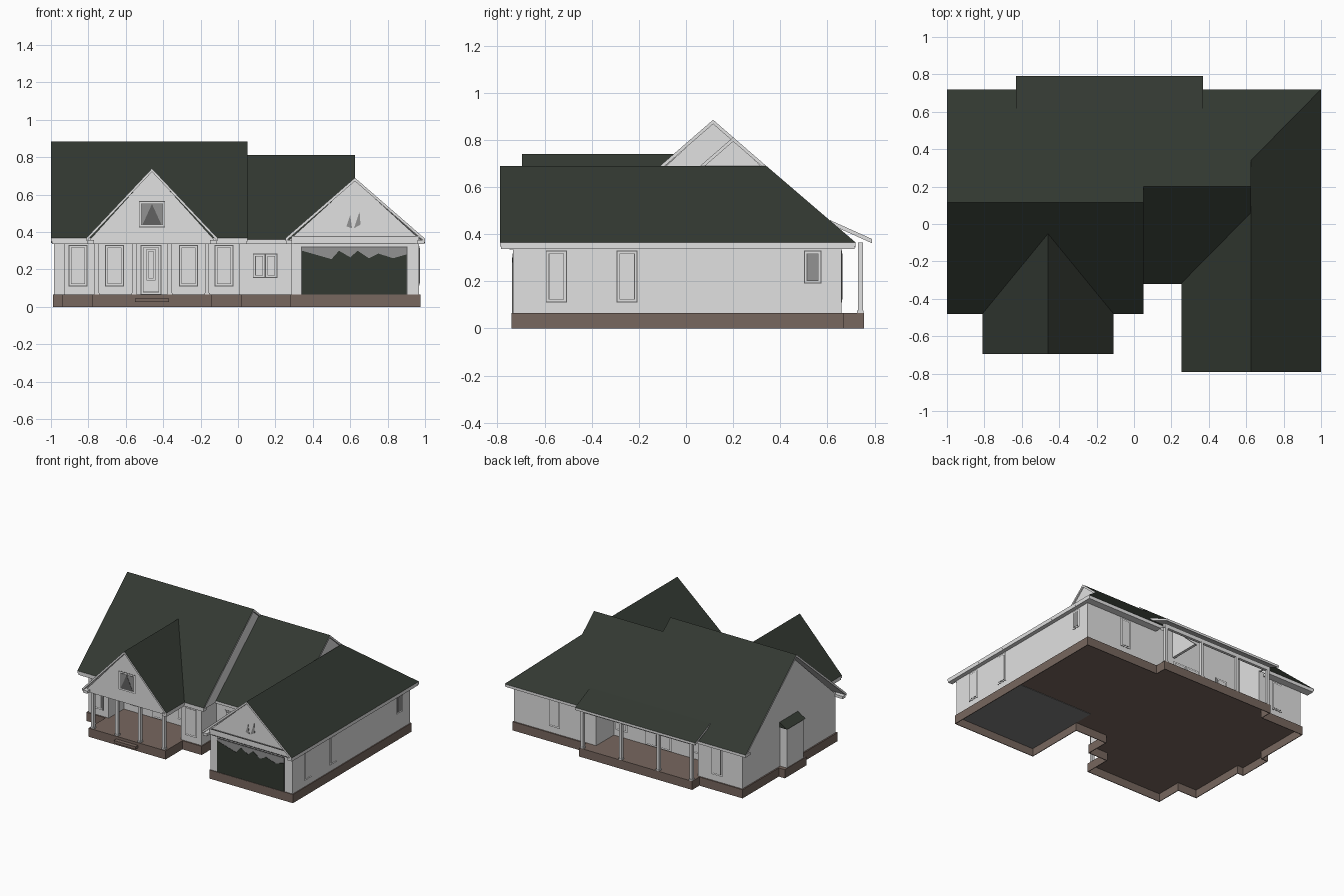
import bpy, bmesh
from mathutils import Vector

cube = bpy.data.objects.get("Cube")
if cube:
    bpy.data.objects.remove(cube, do_unlink=True)


def material(name, r, g, b):
    m = bpy.data.materials.new(name)
    m.use_nodes = True
    m.diffuse_color = (r, g, b, 1)
    bsdf = m.node_tree.nodes["Principled BSDF"]
    bsdf.inputs["Base Color"].default_value = (r, g, b, 1)
    bsdf.inputs["Roughness"].default_value = 0.9
    return m


WHITE = material("white_siding", 0.75, 0.75, 0.75)
GREEN = material("dark_green", 0.032, 0.040, 0.031)
BROWN = material("brown_masonry", 0.185, 0.135, 0.113)
DARK = material("dark_trim", 0.12, 0.12, 0.12)
GRAY = material("gray_glass", 0.29, 0.29, 0.29)
SLAB = material("garage_concrete", 0.21, 0.21, 0.21)


def prism(name, points, offset, mats, rule=None):
    """Extrude a flat polygon by an offset and colour its faces by a rule."""
    bm = bmesh.new()
    off = Vector(offset)
    a = [bm.verts.new(p) for p in points]
    b = [bm.verts.new(Vector(p) + off) for p in points]
    bm.faces.new(a)
    bm.faces.new(b[::-1])
    n = len(a)
    for i in range(n):
        bm.faces.new((a[i], b[i], b[(i + 1) % n], a[(i + 1) % n]))
    bmesh.ops.recalc_face_normals(bm, faces=bm.faces)
    bm.normal_update()
    if rule:
        for f in bm.faces:
            f.material_index = rule(f.normal)
    mesh = bpy.data.meshes.new(name)
    bm.to_mesh(mesh)
    bm.free()
    for m in mats:
        mesh.materials.append(m)
    ob = bpy.data.objects.new(name, mesh)
    bpy.context.scene.collection.objects.link(ob)
    return ob


def box(name, x, y, z, mat):
    pts = [(x[0], y[0], z[0]), (x[1], y[0], z[0]), (x[1], y[1], z[0]), (x[0], y[1], z[0])]
    return prism(name, pts, (0, 0, z[1] - z[0]), [mat])


def roof(name, outline, height, thick=0.018):
    """Roof slab: green on top, white edges and soffit."""
    pts = [(x, y, height(x, y)) for x, y in outline]
    return prism(name, pts, (0, 0, -thick), [WHITE, GREEN], lambda n: int(n.z > 0.3))


def panel(name, axis, side, plane, u, z, mat, depth):
    """Thin plate on a wall facing along +/- x or y."""
    span = sorted((plane - side * 0.004, plane + side * depth))
    if axis == "y":
        return box(name, u, span, z, mat)
    return box(name, span, u, z, mat)


def window(name, axis, side, plane, u, z, pane=WHITE):
    """Nested plates give the outlined trim and the pane."""
    rings = ((0, DARK), (0.004, WHITE), (0.012, DARK), (0.015, pane))
    for i, (inset, mat) in enumerate(rings):
        panel(f"{name}_{i}", axis, side, plane, (u[0] + inset, u[1] - inset),
              (z[0] + inset, z[1] - inset), mat, 0.001 * (i + 1))


# Hollow foundation: porch floors with a skirt, open underneath
outline = [(.28, -.74), (.975, -.74), (.975, .67), (.36, .67), (.36, .755), (-.58, .755),
           (-.58, .67), (-.94, .67), (-.94, .24), (-.99, .24), (-.99, -.02), (-.94, -.02),
           (-.94, -.46), (-.78, -.46), (-.78, -.66), (-.14, -.66), (-.14, -.46),
           (.02, -.46), (.02, -.28), (.28, -.28)]
base = prism("foundation", [(x, y, 0) for x, y in outline], (0, 0, .065), [BROWN])
bm = bmesh.new()
bm.from_mesh(base.data)
bmesh.ops.delete(bm, geom=[f for f in bm.faces if f.normal.z < -.9], context="FACES_ONLY")
bm.to_mesh(base.data)
bm.free()
skirt = base.modifiers.new("skirt_thickness", "SOLIDIFY")
skirt.thickness = .005
skirt.offset = -1
skirt.use_even_offset = True
box("garage_floor", (.286, .969), (-.734, -.12), (.057, .062), SLAB)
box("front_step", (-.55, -.37), (-.69, -.655), (.025, .045), BROWN)

# Walls: two front wings flank the recessed front porch
WALL = (.063, .37)
box("left_end_walls", (-.93, -.76), (-.45, .66), WALL, WHITE)
box("rear_corner_walls", (-.77, -.56), (.3, .66), WALL, WHITE)
box("middle_walls", (-.77, .36), (-.27, .45), WALL, WHITE)
box("front_wing_walls", (-.16, .012), (-.45, -.2), WALL, WHITE)
box("garage_walls", (.285, .968), (-.733, .66), WALL, WHITE)

# Chimney on the end wall
box("chimney", (-.985, -.925), (.01, .21), (.063, .36), WHITE)
prism("chimney_cap", [(-.995, 0, .36), (-.925, 0, .36), (-.925, 0, .40)],
      (0, .22, 0), [GREEN])

# Roof planes
PITCH = .868
MAIN_Y, MAIN_Z = .115, .885
SIDE_Y, SIDE_Z = .2, .811
GAR_X, GAR_Z = .625, .69
PORCH_X, PORCH_Z = -.46, .74
rear = lambda x, y: MAIN_Z - (y - MAIN_Y) * PITCH
roof("rear_roof", [(-1, .72), (-1, MAIN_Y), (.05, MAIN_Y), (.05, SIDE_Y), (GAR_X, SIDE_Y),
                   (GAR_X, .34), (1, .72)], rear)
roof("main_front_roof", [(-1, -.48), (.05, -.48), (.05, MAIN_Y), (-1, MAIN_Y)],
     lambda x, y: MAIN_Z - (MAIN_Y - y) * PITCH)
roof("middle_front_roof", [(.04, -.32), (GAR_X, -.32), (GAR_X, SIDE_Y), (.04, SIDE_Y)],
     lambda x, y: SIDE_Z - (SIDE_Y - y) * PITCH)
garage = lambda x, y: GAR_Z - abs(x - GAR_X) * PITCH
roof("garage_roof_inner", [(.255, -.79), (GAR_X, -.79), (GAR_X, .06), (.255, -.315)], garage)
roof("garage_roof_outer", [(GAR_X, -.79), (1, -.79), (1, .72), (GAR_X, .34)], garage)
porch = lambda x, y: PORCH_Z - abs(x - PORCH_X) * 1.06
for name, edge in (("porch_roof_right", -.81), ("porch_roof_left", -.11)):
    roof(name, [(edge, -.695), (PORCH_X, -.695), (PORCH_X, -.045), (edge, -.475)], porch)
roof("rear_porch_roof", [(-.63, .61), (.37, .61), (.37, .79), (-.63, .79)],
     lambda x, y: .46 - (y - .61) * .45)

# Boxed eaves under the roof edges
for x, y in (((.96, .998), (-.785, .715)), ((.36, .998), (.655, .715)),
             ((-.995, -.6), (.655, .715)), ((-.995, -.8), (-.475, -.44)),
             ((-.12, .045), (-.475, -.44)), ((.01, .28), (-.315, -.26)),
             ((.26, .29), (-.785, -.31)), ((-.805, -.77), (-.69, -.45)),
             ((-.15, -.115), (-.69, -.45))):
    box("boxed_eave", x, y, (.337, .357), WHITE)

# Gable walls
for name, x, peak, front in (("end_gable", -.93, (MAIN_Y, .872), -.46),
                             ("inner_gable", .015, (MAIN_Y, .872), -.46),
                             ("middle_gable", .595, (SIDE_Y, .798), -.3)):
    prism(name, [(x, front, .345), (x, *peak), (x, .69, .345)], (.02, 0, 0), [WHITE])
for name, cx, half, y, top in (("garage_gable", GAR_X, .365, -.735, .676),
                               ("porch_gable", PORCH_X, .345, -.66, .726)):
    prism(name, [(cx - half, y, .345), (cx, y, top), (cx + half, y, .345)], (0, .03, 0), [WHITE])
box("garage_frieze", (.285, .968), (-.745, -.73), (.335, .378), WHITE)
for z in (.335, .376):
    box("frieze_line", (.30, .95), (-.748, -.74), (z, z + .004), DARK)

# Porch ceiling at the front, open rafters and a beam at the rear
box("front_porch_ceiling", (-.78, -.14), (-.66, -.26), (.335, .35), WHITE)
box("rear_porch_beam", (-.58, .355), (.73, .75), (.335, .365), WHITE)
box("rear_porch_upper_wall", (-.58, .37), (.43, .45), (.36, .58), WHITE)
for x in (-.575, .36):
    prism("rear_porch_cheek", [(x, .44, .36), (x, .44, .585), (x, .69, .365)],
          (.012, 0, 0), [WHITE])

# Porch posts
posts = [(x, -.64) for x in (-.755, -.555, -.365, -.165)]
posts += [(x, .74) for x in (-.565, -.29, .02, .34)]
for x, y in posts:
    box("porch_post", (x - .011, x + .011), (y - .011, y + .011), (.063, .34), WHITE)
    box("post_foot", (x - .014, x + .014), (y - .014, y + .014), (.063, .075), WHITE)

# Front windows and door
TALL = (.11, .33)
for cx, wall in ((-.855, -.45), (-.66, -.27), (-.265, -.27), (-.075, -.45)):
    window("front_window", "y", -1, wall, (cx - .05, cx + .05), TALL)
window("front_door", "y", -1, -.27, (-.52, -.41), (.066, .33))
window("door_light", "y", -1, -.274, (-.49, -.44), (.14, .31))
for u in ((.08, .145), (.145, .21)):
    window("kitchen_window", "y", -1, -.27, u, (.155, .285))
window("gable_window", "y", -1, -.66, (-.53, -.39), (.425, .565), GRAY)
prism("gable_curtain", [(-.51, -.663, .44), (-.41, -.663, .44), (-.46, -.663, .55)],
      (0, -.003, 0), [DARK])
for pts in ([(.58, .43), (.61, .42), (.6, .49)], [(.62, .42), (.655, .44), (.65, .51)]):
    prism("gable_vent", [(x, -.738, z) for x, z in pts], (0, .006, 0), [GRAY])

# Garage door with an uneven upper edge
panel("garage_opening", "y", -1, -.733, (.338, .905), (.066, .322), DARK, .002)
panel("garage_shade", "y", -1, -.733, (.343, .9), (.068, .317), GRAY, .004)
edge = [(.9, .28), (.83, .26), (.75, .285), (.7, .26), (.64, .3), (.6, .265), (.54, .3),
        (.5, .255), (.343, .3)]
prism("garage_door", [(x, -.736, z) for x, z in [(.343, .066), (.9, .066)] + edge],
      (0, -.003, 0), [GREEN])

# Side and rear windows
for cy in (-.55, -.25):
    window("side_window", "x", 1, .968, (cy - .045, cy + .045), TALL)
window("rear_side_window", "x", 1, .968, (.5, .575), (.19, .33), GRAY)
for cx in (.63, -.72):
    window("rear_window", "y", 1, .66, (cx - .045, cx + .045), TALL)
for cx in (-.4, .22):
    window("rear_porch_window", "y", 1, .45, (cx - .05, cx + .05), TALL)
for cx in (-.14, -.03):
    window("patio_door", "y", 1, .45, (cx - .055, cx + .055), (.066, .32))
